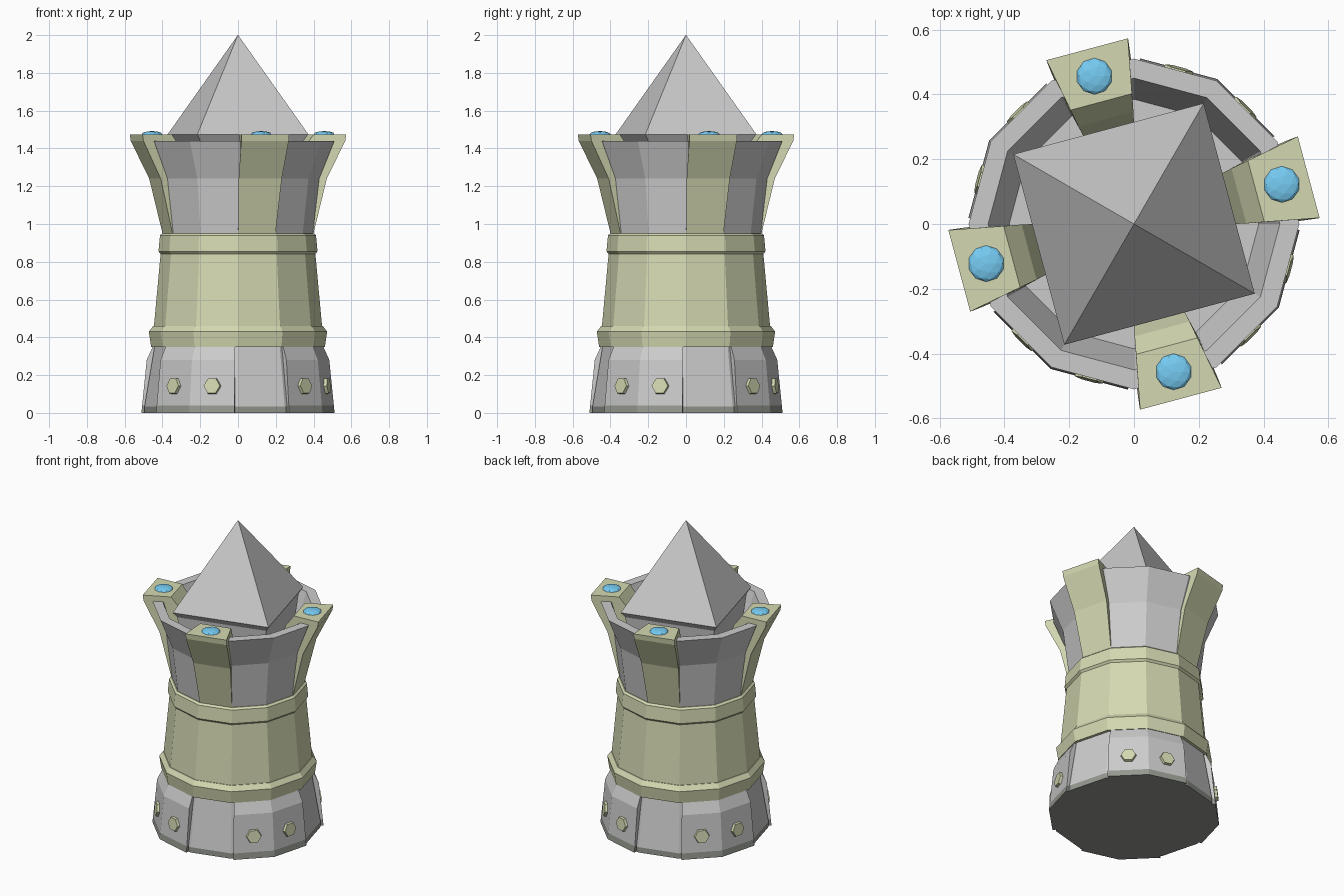
import bpy, bmesh
from math import radians, cos, sin, pi
from mathutils import Matrix, Vector

if "Cube" in bpy.data.objects:
    bpy.data.objects.remove(bpy.data.objects["Cube"])


def material(name, rgb):
    m = bpy.data.materials.new(name)
    m.diffuse_color = (*rgb, 1)
    m.use_nodes = True
    m.node_tree.nodes["Principled BSDF"].inputs["Base Color"].default_value = m.diffuse_color
    return m


OLIVE = material("olive", (0.66, 0.69, 0.44))
BLUE = material("blue", (0.18, 0.6, 0.9))
DARK = material("dark", (0.3, 0.32, 0.28))


def finish(name, bm, mat=None):
    bmesh.ops.recalc_face_normals(bm, faces=bm.faces)
    me = bpy.data.meshes.new(name)
    bm.to_mesh(me)
    bm.free()
    ob = bpy.data.objects.new(name, me)
    bpy.context.collection.objects.link(ob)
    if mat:
        me.materials.append(mat)
    return ob


def loft(name, rings, mat=None, loop=False):
    """Join equal-length rings of points; cap the ends unless looped."""
    bm = bmesh.new()
    vs = [[bm.verts.new(p) for p in ring] for ring in rings]
    n = len(vs[0])
    for a, b in zip(vs, vs[1:]):
        for i in range(n):
            j = (i + 1) % n
            bm.faces.new((a[i], a[j], b[j], b[i]))
    bm.faces.new(vs[0])
    bm.faces.new(vs[-1])
    return finish(name, bm, mat)


def polar(r, deg, z):
    return Vector((r * cos(radians(deg)), r * sin(radians(deg)), z))


def turned(name, profile, mat=None, sides=12, start=0):
    """Faceted solid from a bottom-to-top (radius, z) profile."""
    return loft(name, [[polar(r, start + i * 360 / sides, z) for i in range(sides)]
                       for r, z in profile], mat)


def sector(name, angles, profile, mat=None):
    """Closed profile swept along part of the twelve-sided outline."""
    return loft(name, [[polar(r * cos(pi / 12) / cos(radians(a % 30 - 15)), a, z)
                        for r, z in profile] for a in angles], mat)


# Stone base core and its dark foot
turned("base_foot", [(0.495, 0), (0.495, 0.035)], DARK)
turned("base_core", [(0.495, 0.035), (0.44, 0.36)])

# Olive body with lower and upper bands
turned("body", [(0.445, 0.35), (0.445, 0.46), (0.408, 0.86), (0.40, 0.95)], OLIVE)
turned("lower_band", [(0.46, 0.35), (0.472, 0.43), (0.449, 0.46)], OLIVE)
turned("upper_band", [(0.408, 0.84), (0.421, 0.855), (0.413, 0.94), (0.40, 0.951)], OLIVE)

# Flared stone bowl with a sunken floor
turned("bowl", [(0.395, 0.945), (0.43, 1.24), (0.51, 1.44), (0.45, 1.44), (0.385, 1.25)])

# Pyramid cap with an undercut rim
turned("pyramid_cap", [(0.37, 1.25), (0.40, 1.44), (0.43, 1.475), (0.001, 2.0)],
       sides=4, start=60)

# Bracket cross-sections: distance outwards, height, half width
BRACKET = [(0.385, 0.945, 0.102), (0.455, 1.24, 0.118), (0.553, 1.44, 0.13),
           (0.558, 1.475, 0.13), (0.39, 1.475, 0.098), (0.335, 1.40, 0.088),
           (0.29, 1.25, 0.078), (0.29, 0.96, 0.078)]

for k in range(4):
    a = 15 + 90 * k
    # Bracket standing on the rim
    turn = Matrix.Rotation(radians(a), 4, "Z")
    loft(f"bracket_{k}", [[turn @ Vector((d, s * w, z)) for d, z, w in BRACKET]
                          for s in (-1, 1)], OLIVE)

    # Blue gem on the bracket
    bm = bmesh.new()
    bmesh.ops.create_icosphere(bm, subdivisions=2, radius=1, matrix=Matrix.Translation(
        polar(0.472, a, 1.475)) @ Matrix.Diagonal((0.056, 0.056, 0.017, 1)))
    finish(f"gem_{k}", bm, BLUE)

    # Two-faced armour panel between brackets, with its dark foot
    mid = a + 45
    span = (mid - 28, mid, mid + 28)
    sector(f"panel_{k}", span, [(0.42, 0.04), (0.512, 0.04), (0.488, 0.28),
                                (0.455, 0.352), (0.42, 0.352)])
    sector(f"panel_foot_{k}", span, [(0.42, 0), (0.516, 0), (0.512, 0.04), (0.42, 0.04)], DARK)

    # Hexagonal bolts, one on each panel face
    for s in (-1, 1):
        face = radians(mid + 15 * s)
        place = (Matrix.Rotation(face, 4, "Z")
                 @ Matrix.Translation((0.486, -0.01 * s, 0.142))
                 @ Matrix.Rotation(radians(90 - 5.5), 4, "Y"))
        bm = bmesh.new()
        bmesh.ops.create_cone(bm, cap_ends=True, segments=6, radius1=0.05, radius2=0.044,
                              depth=0.03, matrix=place)
        finish(f"bolt_{k}_{'left' if s < 0 else 'right'}", bm, OLIVE)
